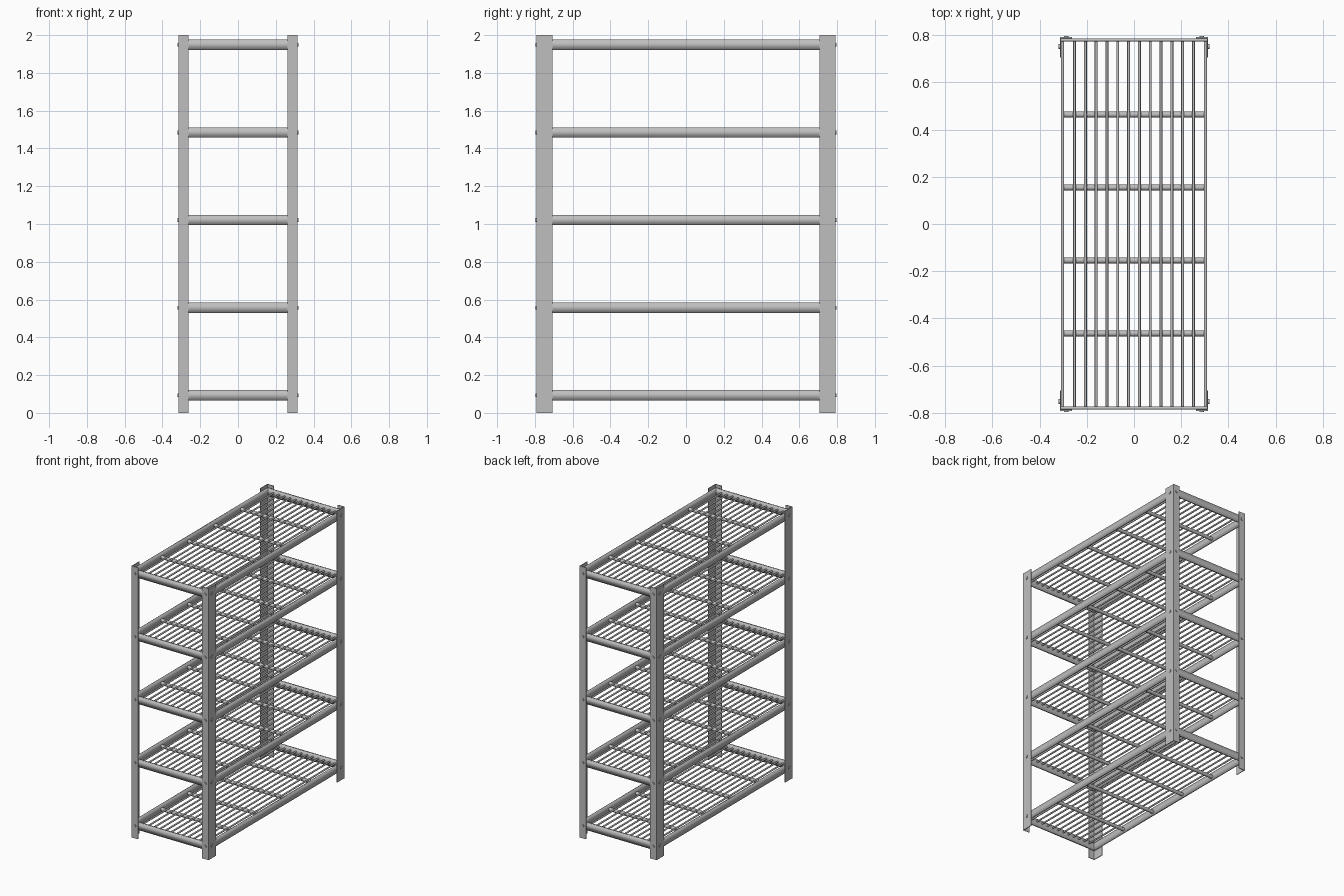
import bpy, bmesh
from mathutils import Matrix, Vector

old = bpy.data.objects.get("Cube")
if old:
    bpy.data.objects.remove(old)

steel = bpy.data.materials.new("grey_steel")
steel.use_nodes = True
steel.diffuse_color = (0.52, 0.52, 0.52, 1)
steel.node_tree.nodes["Principled BSDF"].inputs["Base Color"].default_value = (0.52, 0.52, 0.52, 1)

HALF_X, HALF_Y = 0.314, 0.791      # outer faces of the posts
SHEET = 0.005                      # post sheet thickness
BEAM_T, BEAM_H = 0.013, 0.054      # beam section
FRAME_X, FRAME_Y = HALF_X - SHEET, HALF_Y - SHEET
SHELVES = [0.093 + 0.464 * i for i in range(5)]


def finish(name, bm):
    bmesh.ops.recalc_face_normals(bm, faces=bm.faces)
    mesh = bpy.data.meshes.new(name)
    bm.to_mesh(mesh)
    bm.free()
    mesh.materials.append(steel)
    obj = bpy.data.objects.new(name, mesh)
    bpy.context.collection.objects.link(obj)
    return obj


def smooth_along(bm, faces, axis):
    """Smooth the long faces and keep the end caps crisp."""
    for f in faces:
        f.normal_update()
        cap = abs(f.normal[axis]) > 0.9
        f.smooth = not cap
        if cap:
            for e in f.edges:
                e.smooth = False


def add_bar(bm, size, centre, axis):
    m = Matrix.Translation(centre) @ Matrix.Diagonal((*size, 1))
    verts = bmesh.ops.create_cube(bm, size=1, matrix=m)["verts"]
    smooth_along(bm, {f for v in verts for f in v.link_faces}, axis)


def add_rod(bm, radius, length, centre, axis, sides=10):
    direction = Vector([1 if i == axis else 0 for i in range(3)])
    turn = direction.to_track_quat('Z', 'Y').to_matrix().to_4x4()
    verts = bmesh.ops.create_cone(bm, cap_ends=True, segments=sides, radius1=radius,
                                  radius2=radius, depth=length,
                                  matrix=Matrix.Translation(centre) @ turn)["verts"]
    smooth_along(bm, {f for v in verts for f in v.link_faces}, axis)


# Angle-section corner posts
def make_post(name, sx, sy):
    bm = bmesh.new()
    in_x, in_y = 0.262, 0.706
    profile = [(HALF_X, HALF_Y), (in_x, HALF_Y), (in_x, FRAME_Y),
               (FRAME_X, FRAME_Y), (FRAME_X, in_y), (HALF_X, in_y)]
    face = bm.faces.new([bm.verts.new((sx * x, sy * y, 0)) for x, y in profile])
    top = bmesh.ops.extrude_face_region(bm, geom=[face])["geom"]
    bmesh.ops.translate(bm, vec=(0, 0, 2),
                        verts=[v for v in top if isinstance(v, bmesh.types.BMVert)])
    finish(name, bm)


# Bolt heads on both flanges of a post, one pair per shelf
def make_bolts(name, sx, sy):
    bm = bmesh.new()
    for z in SHELVES:
        add_rod(bm, 0.010, 0.010, (sx * 0.287, sy * HALF_Y, z), 1, 12)
        add_rod(bm, 0.010, 0.010, (sx * HALF_X, sy * 0.752, z), 0, 12)
    finish(name, bm)


for sy, end in ((-1, "front"), (1, "back")):
    for sx, side in ((1, "left"), (-1, "right")):
        make_post(f"{end}_{side}_post", sx, sy)
        make_bolts(f"{end}_{side}_bolts", sx, sy)

for n, z in enumerate(SHELVES, 1):
    # Rim beams
    bm = bmesh.new()
    for s in (-1, 1):
        add_bar(bm, (2 * FRAME_X, BEAM_T, BEAM_H), (0, s * (FRAME_Y - BEAM_T / 2), z), 0)
        add_bar(bm, (BEAM_T, 2 * (FRAME_Y - BEAM_T), BEAM_H),
                (s * (FRAME_X - BEAM_T / 2), 0, z), 1)
    finish(f"shelf_{n}_rim", bm)

    # Cross rods under the wires
    bm = bmesh.new()
    for i in range(4):
        add_rod(bm, 0.0125, 2 * (FRAME_X - BEAM_T), (0, (i - 1.5) * 0.309, z - 0.006), 0, 12)
    finish(f"shelf_{n}_cross_rods", bm)

    # Long deck wires
    bm = bmesh.new()
    for i in range(12):
        add_rod(bm, 0.006, 2 * (FRAME_Y - BEAM_T), ((i - 5.5) * 0.0458, 0, z + 0.006), 1, 8)
    finish(f"shelf_{n}_wires", bm)
